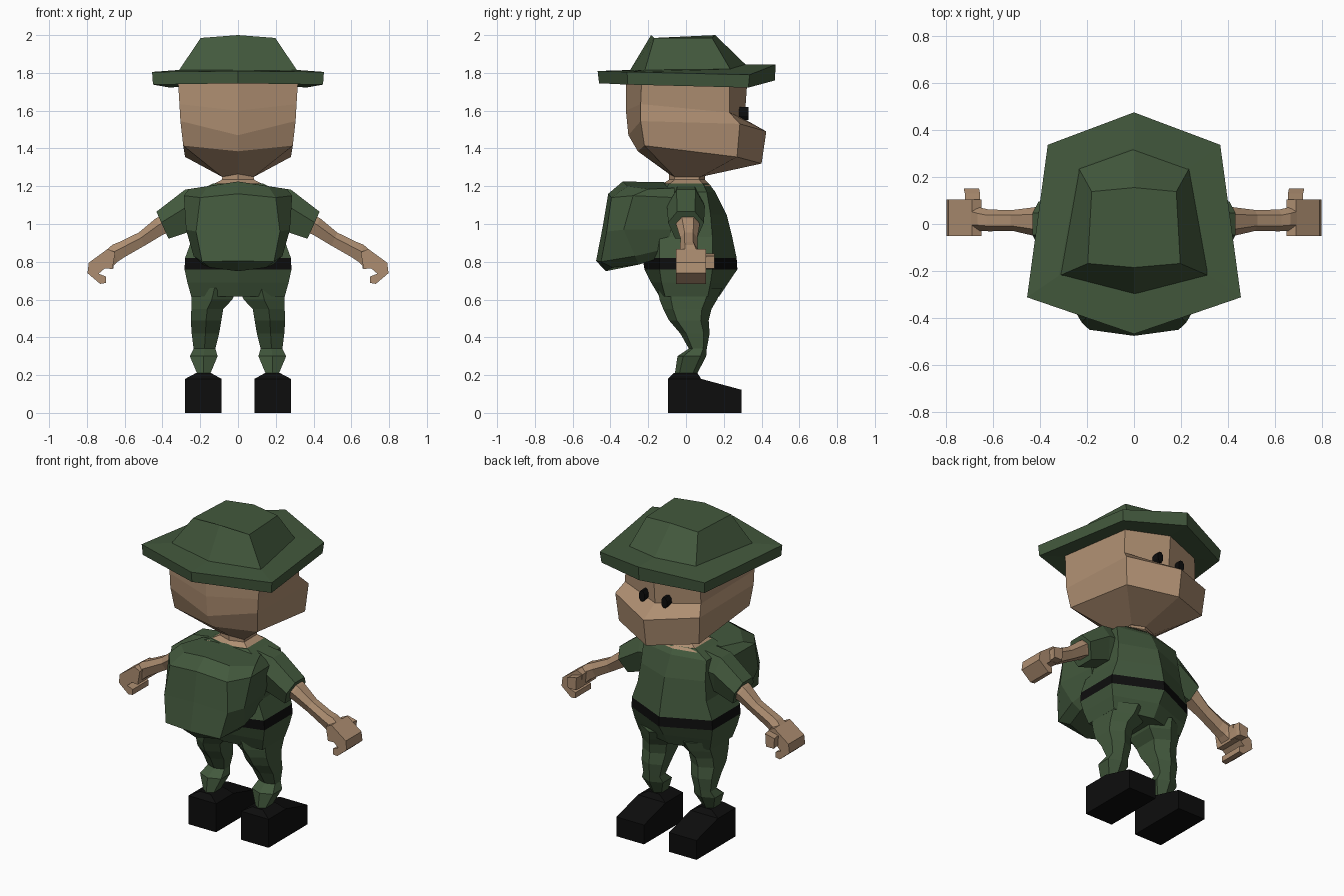
import bpy, bmesh, math
from mathutils import Vector

if "Cube" in bpy.data.objects:
    bpy.data.objects.remove(bpy.data.objects["Cube"], do_unlink=True)


def material(name, rgb):
    m = bpy.data.materials.new(name)
    m.use_nodes = True
    m.diffuse_color = (*rgb, 1)
    b = m.node_tree.nodes["Principled BSDF"]
    b.inputs["Base Color"].default_value = (*rgb, 1)
    b.inputs["Roughness"].default_value = 0.9
    return m


GREEN = material("olive green", (0.055, 0.098, 0.046))
SKIN = material("skin tan", (0.42, 0.27, 0.165))
BLACK = material("black", (0.004, 0.004, 0.004))


def loft(name, rings, mats, band_mats=None):
    """Skin a list of equal-length rings into a closed flat-shaded mesh."""
    bm = bmesh.new()
    rows = [[bm.verts.new(p) for p in r] for r in rings]
    n = len(rows[0])
    for k, (a, b) in enumerate(zip(rows, rows[1:])):
        for i in range(n):
            f = bm.faces.new((a[i], a[(i + 1) % n], b[(i + 1) % n], b[i]))
            f.material_index = band_mats[k] if band_mats else 0
    bm.faces.new(rows[0])
    bm.faces.new(rows[-1])
    bmesh.ops.recalc_face_normals(bm, faces=bm.faces)
    me = bpy.data.meshes.new(name)
    bm.to_mesh(me)
    bm.free()
    for m in mats:
        me.materials.append(m)
    ob = bpy.data.objects.new(name, me)
    bpy.context.collection.objects.link(ob)
    return ob


def sym(half):
    """Half ring from back centre round to front, mirrored across x."""
    return half + [(-x, y, z) for x, y, z in reversed(half) if x > 0]


def hexring(z, xb, xf, yb, ybc, yfc, yf):
    return sym([(0, yb, z), (xb, ybc, z), (xf, yfc, z), (0, yf, z)])


def limb_ring(s, top, bottom, w, yc=0.0):
    """Six-sided section of an arm, between a top and a bottom (x, z) point."""
    t, b = Vector(top), Vector(bottom)
    out = []
    for f, side in ((0, .5), (.4, 1), (1, .6), (1, -.6), (.4, -1), (0, -.5)):
        p = t.lerp(b, f)
        out.append((s * p.x, yc + side * w, p.y))
    return out


# Head with a jutting muzzle
loft("head", [sym(h) for h in (
    [(0, -.318, 1.76), (.318, -.235, 1.76), (.26, .23, 1.76), (0, .325, 1.76)],
    [(0, -.318, 1.60), (.31, -.24, 1.635), (.265, .23, 1.59), (0, .31, 1.555)],
    [(0, -.305, 1.47), (.305, -.24, 1.545), (.295, .285, 1.53), (0, .425, 1.49)],
    [(0, -.255, 1.385), (.29, -.22, 1.415), (.28, .27, 1.355), (0, .40, 1.32)],
    [(0, -.09, 1.265), (.085, -.06, 1.25), (.085, .08, 1.25), (0, .10, 1.255)])],
    [SKIN])

# Neck flaring into the collar
loft("neck", [hexring(1.27, .08, .08, -.09, -.06, .07, .10),
              hexring(1.235, .085, .085, -.09, -.06, .07, .10),
              hexring(1.20, .15, .15, -.14, -.10, .10, .135)], [SKIN])

# Eyes: small upright studs
for s, side in ((1, "left"), (-1, "right")):
    loft(side + "_eye", [[(s * .078 + .021 * math.cos(a), y, 1.585 + .036 * math.sin(a))
                          for a in (math.pi * (i + .5) / 4 for i in range(8))]
                         for y in (.25, .33)], [BLACK])

# Hat: brim and crown
loft("hat_brim", [sym(h) for h in (
    [(0, -.31, 1.755), (.31, -.24, 1.755), (.25, .23, 1.745), (0, .32, 1.755)],
    [(0, -.46, 1.745), (.45, -.308, 1.738), (.36, .33, 1.722), (0, .47, 1.76)],
    [(0, -.468, 1.81), (.455, -.312, 1.805), (.367, .337, 1.79), (0, .475, 1.845)],
    [(0, -.305, 1.815), (.32, -.22, 1.815), (.235, .24, 1.82), (0, .325, 1.845)])],
    [GREEN])
loft("hat_crown", [sym(h) for h in (
    [(0, -.305, 1.80), (.322, -.222, 1.80), (.237, .24, 1.81), (0, .325, 1.835)],
    [(0, -.185, 2.0), (.197, -.168, 1.985), (.18, .138, 1.985), (0, .155, 2.0)])],
    [GREEN])

# Shirt, belt band and hips in one body
loft("torso", [hexring(1.215, .13, .13, -.13, -.09, .09, .12),
               hexring(1.17, .22, .22, -.16, -.11, .11, .155),
               hexring(1.05, .225, .225, -.18, -.13, .13, .215),
               hexring(.93, .24, .24, -.20, -.14, .14, .245),
               hexring(.82, .28, .28, -.23, -.14, .14, .268),
               hexring(.76, .283, .283, -.22, -.14, .14, .272),
               hexring(.69, .268, .268, -.185, -.13, .13, .225),
               hexring(.615, .247, .247, -.14, -.11, .115, .175)],
     [GREEN, BLACK], [0, 0, 0, 0, 1, 0, 0])

# Backpack: rounded bulky pouch
loft("backpack", [sym(h) for h in (
    [(0, -.06, 1.22), (.20, -.06, 1.19), (.26, -.20, 1.185), (.16, -.31, 1.20), (0, -.335, 1.225)],
    [(0, -.05, 1.15), (.27, -.06, 1.14), (.287, -.28, 1.15), (.20, -.395, 1.14), (0, -.412, 1.16)],
    [(0, -.08, .97), (.25, -.08, .97), (.275, -.33, .97), (.222, -.42, .96), (0, -.442, .98)],
    [(0, -.10, .86), (.22, -.10, .87), (.235, -.27, .83), (.19, -.45, .80), (0, -.476, .805)],
    [(0, -.14, .82), (.19, -.14, .82), (.19, -.25, .785), (.15, -.39, .77), (0, -.425, .75)])],
    [GREEN])

# Leg sections: height, inner x, outer x, back y, front y
LEG = [(.66, .005, .245, -.15, .19), (.60, .03, .247, -.14, .165), (.55, .078, .247, -.12, .135),
       (.49, .088, .25, -.09, .12), (.42, .10, .245, -.03, .125), (.34, .12, .235, .015, .11),
       (.30, .108, .255, -.045, .107), (.20, .15, .213, -.06, .055)]
HAND = [(.69, .868), (.79, .795), (.797, .74), (.73, .683), (.70, .688),
        (.70, .722), (.738, .737), (.705, .765), (.665, .762), (.65, .85)]

for s, side in ((1, "left"), (-1, "right")):
    # Trouser leg with a pinched ankle cuff
    rings = []
    for z, xi, xo, yb, yf in LEG:
        xm, q = (xi + xo) / 2, (yf - yb) * .2
        rings.append([(s * x, y, z) for x, y in (
            (xm, yb), (xo, yb + q), (xo, yf - q), (xm, yf), (xi, yf - q), (xi, yb + q))])
    loft(side + "_trouser_leg", rings, [GREEN])

    # Boot: wedge toe and bevelled ankle
    loft(side + "_boot", [[(s * x, y, z) for x, y, z in r] for r in (
        [(.087, -.095, 0), (.28, -.095, 0), (.28, .295, 0), (.087, .295, 0)],
        [(.087, -.095, .18), (.28, -.095, .18), (.28, .295, .122), (.087, .295, .122)],
        [(.087, -.095, .18), (.28, -.095, .18), (.28, .08, .18), (.087, .08, .18)],
        [(.145, -.065, .212), (.22, -.065, .212), (.22, .06, .212), (.145, .06, .212)])],
        [BLACK])

    # Sleeve
    loft(side + "_sleeve", [limb_ring(s, (.12, 1.205), (.12, .96), .09),
                            limb_ring(s, (.28, 1.182), (.24, .965), .10),
                            limb_ring(s, (.432, 1.065), (.368, .922), .095)], [GREEN])

    # Forearm, narrow in the middle
    loft(side + "_arm", [limb_ring(s, (.38, 1.06), (.34, .96), .065, .01),
                         limb_ring(s, (.435, 1.03), (.395, .945), .062, .01),
                         limb_ring(s, (.525, .955), (.495, .885), .045, .015),
                         limb_ring(s, (.628, .905), (.60, .825), .046, .015),
                         limb_ring(s, (.665, .89), (.638, .80), .05, .02),
                         limb_ring(s, (.70, .86), (.67, .77), .06, .025)], [SKIN])

    # Hand with curled fingers, and thumb
    loft(side + "_hand", [[(s * x, y, z) for x, z in HAND] for y in (-.052, .105)], [SKIN])
    loft(side + "_thumb", [[(s * (x + d), y, z) for x, z in
                            ((.655, .845), (.72, .83), (.715, .765), (.66, .765))]
                           for y, d in ((.07, 0), (.13, 0), (.152, .005))], [SKIN])
